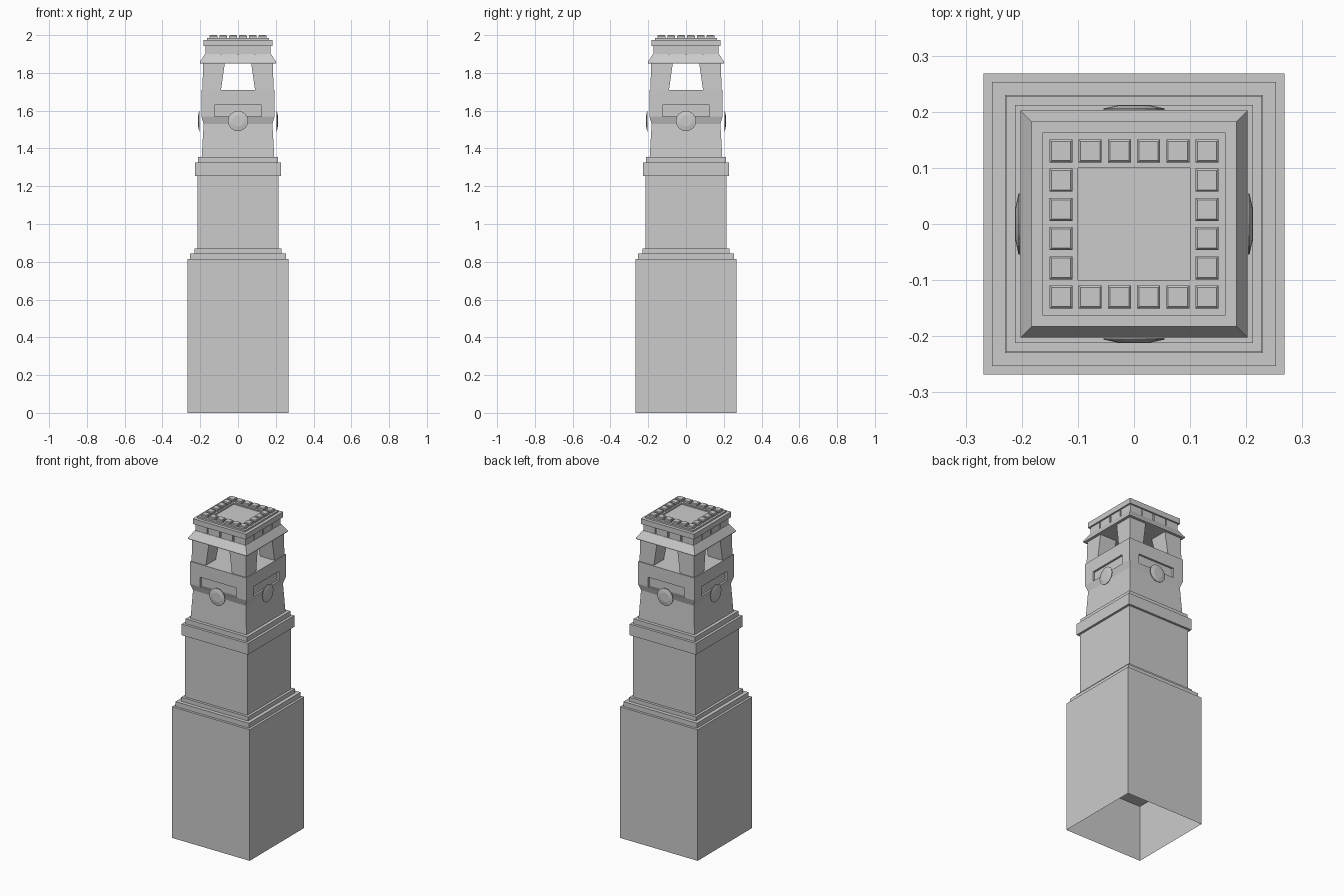
import bpy, bmesh
from math import pi, cos, sin
from mathutils import Matrix

if "Cube" in bpy.data.objects:
    bpy.data.objects.remove(bpy.data.objects["Cube"])


def finish(name, bm):
    bmesh.ops.recalc_face_normals(bm, faces=bm.faces[:])
    me = bpy.data.meshes.new(name)
    bm.to_mesh(me)
    bm.free()
    ob = bpy.data.objects.new(name, me)
    bpy.context.collection.objects.link(ob)
    return ob


def loft(bm, rings, bottom=True, top=True):
    """Skin rings of points, optionally capping the ends."""
    vs = [[bm.verts.new(p) for p in r] for r in rings]
    n = len(vs[0])
    for a, b in zip(vs, vs[1:]):
        for i in range(n):
            bm.faces.new((a[i], a[(i + 1) % n], b[(i + 1) % n], b[i]))
    if bottom:
        bm.faces.new(vs[0][::-1])
    if top:
        bm.faces.new(vs[-1])


def rect(x0, x1, y0, y1, z):
    return [(x0, y0, z), (x1, y0, z), (x1, y1, z), (x0, y1, z)]


def square(h, z):
    return rect(-h, h, -h, h, z)


def tower(name, profile, **caps):
    bm = bmesh.new()
    loft(bm, [square(h, z) for h, z in profile], **caps)
    return finish(name, bm)


def four_sides(bm):
    """Repeat the geometry around z in quarter turns."""
    src = bm.verts[:] + bm.edges[:] + bm.faces[:]
    for k in (1, 2, 3):
        new = bmesh.ops.duplicate(bm, geom=src)["geom"]
        bmesh.ops.rotate(bm, verts=[v for v in new if isinstance(v, bmesh.types.BMVert)],
                         cent=(0, 0, 0), matrix=Matrix.Rotation(k * pi / 2, 3, 'Z'))


# Stepped hollow shaft, open underneath, with flared clock stage
tower("shaft", [(.268, 0), (.268, .815), (.253, .815), (.253, .845), (.23, .845), (.23, .87),
                (.214, .87), (.214, 1.255), (.228, 1.255), (.228, 1.325), (.212, 1.325),
                (.212, 1.355), (.192, 1.355), (.182, 1.53), (.194, 1.57), (.182, 1.57),
                (.182, 1.63), (.194, 1.63), (.194, 1.71)], bottom=False)

# Ceiling inside the hollow base
bm = bmesh.new()
bm.faces.new([bm.verts.new(p) for p in square(.268, .35)])
finish("inner_ceiling", bm)

# Raised corners either side of each recessed panel
bm = bmesh.new()
loft(bm, [rect(.125, .194, .125, .194, z) for z in (1.57, 1.63)], False, False)
four_sides(bm)
finish("panel_corners", bm)

# Belfry corner pillars around the tapered openings
bm = bmesh.new()
loft(bm, [rect(.09, .188, .09, .188, 1.71), rect(.07, .185, .07, .185, 1.85)])
four_sides(bm)
finish("belfry_pillars", bm)

# Eave, neck, cap and sunken roof centre
tower("roof", [(.202, 1.85), (.202, 1.857), (.175, 1.90), (.166, 1.90), (.166, 1.942),
               (.183, 1.942), (.183, 1.975), (.163, 1.975), (.163, 1.985),
               (.10, 1.985), (.10, 1.978)])

# Brackets under the cap
bm = bmesh.new()
for x in (-.132, -.045, .045, .132):
    loft(bm, [rect(x - .04, x + .04, -.173, -.16, z) for z in (1.90, 1.942)])
four_sides(bm)
finish("cap_brackets", bm)

# Chamfered blocks round the roof edge
bm = bmesh.new()
for i in range(5):
    x = -.13 + .052 * i
    loft(bm, [rect(x - h, x + h, -.13 - h, -.13 + h, z)
              for h, z in ((.0205, 1.98), (.0205, 1.996), (.017, 2.0))])
four_sides(bm)
finish("roof_blocks", bm)

# Shallow domed clock discs
bm = bmesh.new()
loft(bm, [[(r * cos(2 * pi * i / 16), y, 1.545 + r * sin(2 * pi * i / 16)) for i in range(16)]
          for r, y in ((.054, -.203), (.054, -.206), (.03, -.211))])
four_sides(bm)
finish("clock_discs", bm)
